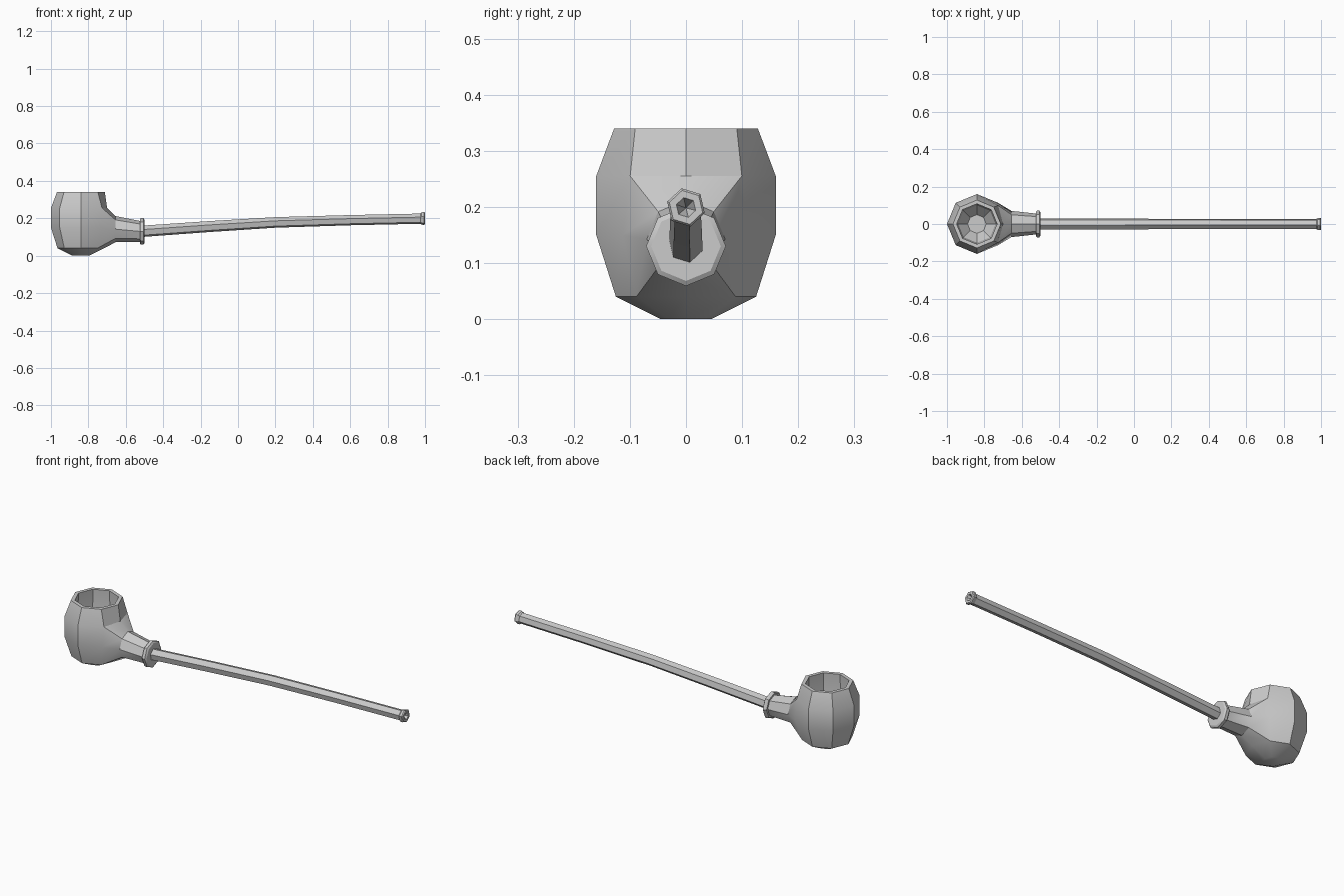
import bpy, bmesh, math
from mathutils import Vector

if "Cube" in bpy.data.objects:
    bpy.data.objects.remove(bpy.data.objects["Cube"])

grey = bpy.data.materials.new("plain_grey")
grey.diffuse_color = (0.6, 0.6, 0.6, 1)
grey.use_nodes = True
grey.node_tree.nodes["Principled BSDF"].inputs["Base Color"].default_value = grey.diffuse_color


def finish(bm, name):
    bmesh.ops.recalc_face_normals(bm, faces=bm.faces)
    me = bpy.data.meshes.new(name)
    bm.to_mesh(me)
    bm.free()
    me.materials.append(grey)
    ob = bpy.data.objects.new(name, me)
    bpy.context.collection.objects.link(ob)
    bpy.ops.object.select_all(action='DESELECT')
    ob.select_set(True)
    bpy.context.view_layer.objects.active = ob
    bpy.ops.object.shade_smooth_by_angle(angle=math.radians(30))
    return ob


def bridge(bm, a, b, skip=()):
    n = len(a)
    for i in range(n):
        if i not in skip:
            bm.faces.new((a[i], a[(i + 1) % n], b[(i + 1) % n], b[i]))


def flat_ring(bm, r, z, n=8, cx=-0.84):
    return [bm.verts.new((cx + r * math.cos(i * math.tau / n), r * math.sin(i * math.tau / n), z))
            for i in range(n)]


def upright_ring(bm, x, z, r, n, turn=0.0):
    # ring facing +x, first vertex at the top, running towards +y
    return [bm.verts.new((x, r * math.sin(i * math.tau / n + turn), z + r * math.cos(i * math.tau / n + turn)))
            for i in range(n)]


# Bowl with shank: octagonal lathe, open where the shank grows out
bm = bmesh.new()
profile = [(0.045, 0.0), (0.125, 0.04), (0.16, 0.15), (0.16, 0.255), (0.128, 0.34),
           (0.108, 0.34), (0.112, 0.25), (0.10, 0.14), (0.05, 0.08)]
rings = [flat_ring(bm, r, z) for r, z in profile]
for k in range(len(rings) - 1):
    bridge(bm, rings[k], rings[k + 1], skip=(0, 7) if k in (1, 2) else ())
bm.faces.new(rings[0])
bm.faces.new(rings[-1])
low, mid, high = rings[1:4]
bm.verts.remove(mid[0])
high[0].co.x = -0.70
for i in (1, 7):
    high[i].co.y *= 0.88
opening = [high[0], high[1], mid[1], low[1], low[0], low[7], mid[7], high[7]]

# Shank and collar: (x, z, radius)
prev = opening
for x, z, r in [(-0.655, 0.142, 0.07), (-0.525, 0.13, 0.056), (-0.525, 0.13, 0.066),
                (-0.518, 0.13, 0.071), (-0.506, 0.13, 0.071), (-0.50, 0.13, 0.062)]:
    ring = upright_ring(bm, x, z, r, 8)
    bridge(bm, prev, ring)
    prev = ring
bm.faces.new(prev)
finish(bm, "bowl_and_shank")

# Stem: gently bent hexagonal tube with a lip and a small bore
bm = bmesh.new()
turn = math.radians(-13)
prev = None
for x, z, r in [(-0.505, 0.131, 0.031), (-0.15, 0.156, 0.030), (0.2, 0.178, 0.029), (0.6, 0.19, 0.028),
                (0.975, 0.198, 0.028), (0.982, 0.199, 0.034), (0.995, 0.199, 0.035),
                (1.0, 0.199, 0.031), (1.0, 0.199, 0.018)]:
    ring = upright_ring(bm, x, z, r, 6, turn)
    if prev:
        bridge(bm, prev, ring)
    else:
        bm.faces.new(ring)
    prev = ring
tip = bm.verts.new((0.96, 0, 0.198))
for i in range(6):
    bm.faces.new((prev[i], prev[(i + 1) % 6], tip))
finish(bm, "stem")
